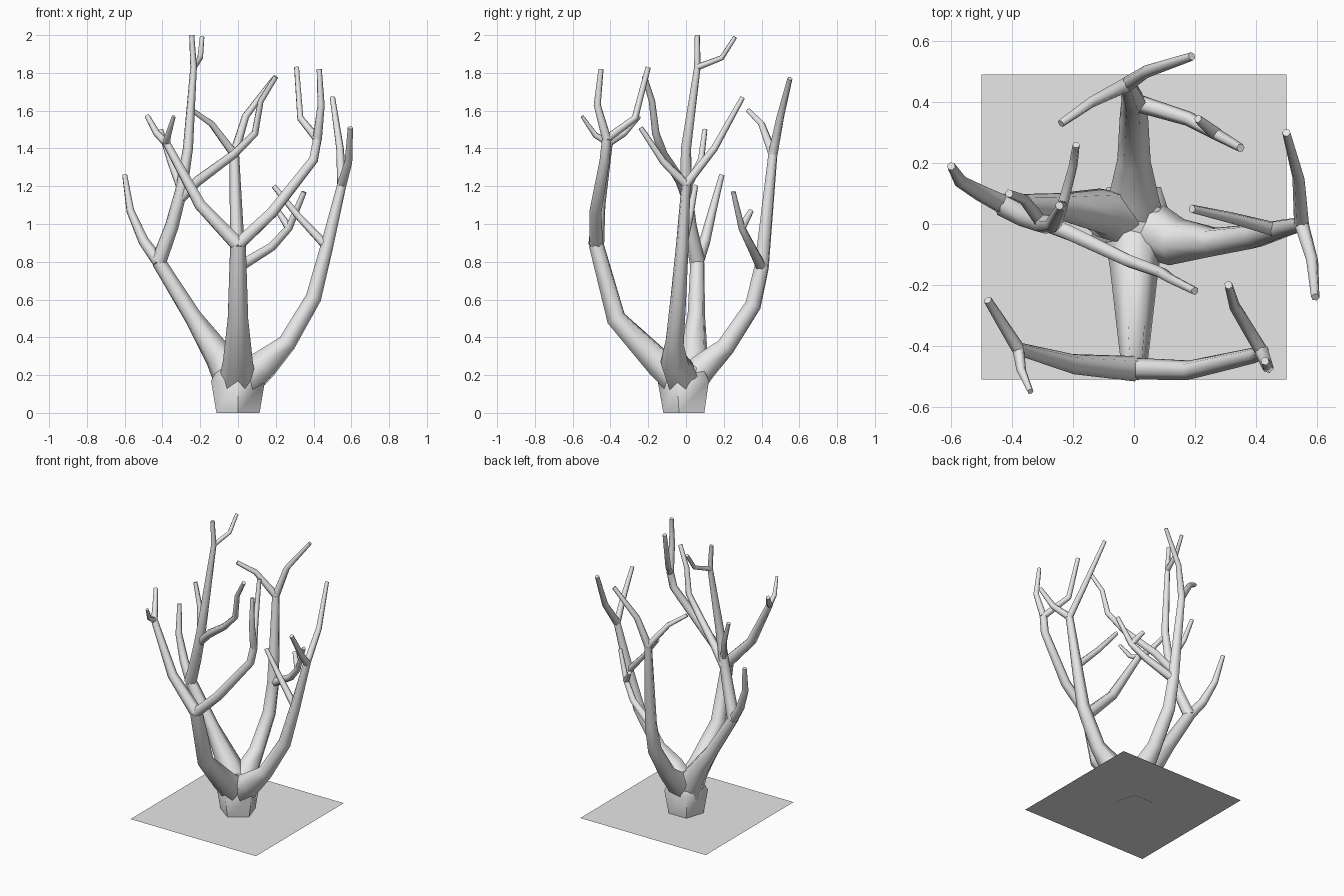
import bpy
import bmesh
from math import cos, sin, pi, radians
from mathutils import Vector

cube = bpy.data.objects.get("Cube")
if cube:
    bpy.data.objects.remove(cube, do_unlink=True)


def make_material(name, value):
    material = bpy.data.materials.new(name)
    material.use_nodes = True
    color = (value, value, value, 1)
    material.diffuse_color = color
    material.node_tree.nodes["Principled BSDF"].inputs["Base Color"].default_value = color
    return material


pale_grey = make_material("pale_grey", 0.8)


def finish(name, bm, smooth=True):
    """Turn a bmesh into a named, shaded object."""
    bmesh.ops.recalc_face_normals(bm, faces=bm.faces)
    mesh = bpy.data.meshes.new(name)
    bm.to_mesh(mesh)
    bm.free()
    obj = bpy.data.objects.new(name, mesh)
    bpy.context.collection.objects.link(obj)
    mesh.materials.append(pale_grey)
    if smooth:
        bpy.ops.object.select_all(action="DESELECT")
        obj.select_set(True)
        bpy.context.view_layer.objects.active = obj
        bpy.ops.object.shade_smooth_by_angle(angle=radians(65))
    return obj


def bridge(bm, rings):
    """Skin a list of vertex rings into a closed tube."""
    count = len(rings[0])
    for low, high in zip(rings, rings[1:]):
        for i in range(count):
            j = (i + 1) % count
            bm.faces.new((low[i], low[j], high[j], high[i]))
    bm.faces.new(rings[0])
    bm.faces.new(rings[-1])


def branch(name, points, thick, thin, flare=(), sides=6):
    """Tapered tube along a path; flare overrides the first radii."""
    path = [Vector(p) for p in points]
    lengths = [0.0]
    for a, b in zip(path, path[1:]):
        lengths.append(lengths[-1] + (b - a).length)
    steps = [(b - a).normalized() for a, b in zip(path, path[1:])]
    tangents = [steps[0]]
    tangents += [(a + b).normalized() for a, b in zip(steps, steps[1:])]
    tangents.append(steps[-1])

    bm = bmesh.new()
    rings = []
    across = tangents[0].orthogonal().normalized()
    for k, (center, tangent) in enumerate(zip(path, tangents)):
        across = (across - tangent * across.dot(tangent)).normalized()
        other = tangent.cross(across)
        radius = thick + (thin - thick) * lengths[k] / lengths[-1]
        if k < len(flare):
            radius = flare[k]
        ring = []
        for i in range(sides):
            turn = 2 * pi * i / sides
            offset = across * cos(turn) + other * sin(turn)
            ring.append(bm.verts.new(center + offset * radius))
        rings.append(ring)
    bridge(bm, rings)
    return finish(name, bm)


# Ground sheet
bm = bmesh.new()
corners = [(-.5, -.51), (.5, -.51), (.5, .49), (-.5, .49)]
bm.faces.new([bm.verts.new((x, y, 0.001)) for x, y in corners])
finish("ground_sheet", bm, smooth=False)

# Five-sided trunk, widening to the crotch
bm = bmesh.new()
rings = []
for z, radius in ((0, .12), (.17, .15), (.24, .11), (.27, .05)):
    rings.append([bm.verts.new((radius * sin(2 * pi * i / 5),
                                -radius * cos(2 * pi * i / 5), z))
                  for i in range(5)])
bridge(bm, rings)
finish("trunk", bm)

TIP = 0.014
FLARE = (.1, .08)

# Front limb and its two boughs
front_fork = (0, -.475, .89)
branch("front_limb", [(0, -.03, .17), (0, -.15, .27), (0, -.37, .5), front_fork],
       .07, .042, FLARE)
right_twigs = (-.38, -.41, 1.43)
branch("front_right_bough", [front_fork, (-.2, -.46, 1.1), right_twigs], .042, .022)
branch("front_right_inner_twig", [right_twigs, (-.43, -.33, 1.48), (-.48, -.25, 1.57)],
       .022, TIP)
branch("front_right_outer_twig", [right_twigs, (-.37, -.48, 1.47), (-.34, -.55, 1.57)],
       .02, .01)
left_twigs = (.42, -.42, 1.45)
branch("front_left_bough",
       [front_fork, (.18, -.48, 1.06), (.4, -.43, 1.34), left_twigs], .036, .025)
branch("front_left_outer_twig", [left_twigs, (.44, -.47, 1.63), (.43, -.45, 1.82)],
       .025, TIP)
branch("front_left_inner_twig", [left_twigs, (.33, -.27, 1.56), (.31, -.2, 1.83)],
       .022, TIP)

# Left limb
left_fork = (.55, 0, 1.21)
left_knee = (.47, -.02, .88)
branch("left_limb",
       [(.03, -.01, .17), (.14, -.06, .26), (.26, -.06, .37), (.4, -.04, .61),
        left_knee, left_fork], .06, .025, FLARE + (.05,))
branch("left_front_twig", [left_fork, (.585, -.12, 1.33), (.595, -.24, 1.51)], .025, TIP)
branch("left_back_twig", [left_fork, (.54, .15, 1.4), (.5, .3, 1.67)], .025, TIP)
branch("left_inner_twig", [left_knee, (.32, .02, 1.04), (.19, .05, 1.2)], .025, TIP)

# Back limb
back_fork = (-.02, .46, 1.37)
back_knee = (0, .4, .77)
branch("back_limb",
       [(0, .02, .17), (0, .1, .25), (0, .21, .35), (0, .355, .57), back_knee,
        back_fork], .06, .026, FLARE + (.055,))
branch("back_left_twig", [back_fork, (.04, .5, 1.57), (.19, .55, 1.77)], .026, TIP)
branch("back_right_twig", [back_fork, (-.14, .4, 1.53), (-.24, .33, 1.6)], .025, TIP)
back_spur = (.27, .295, .98)
branch("back_inner_bough", [back_knee, (.18, .345, .88), back_spur, (.35, .25, 1.17)],
       .03, TIP)
branch("back_inner_spur", [back_spur, (.21, .345, 1.07)], .022, TIP)

# Right limb, the tallest
right_knee = (-.42, .06, .8)
right_fork = (-.3, 0, 1.18)
crown = (-.235, .06, 1.83)
branch("right_limb",
       [(-.03, .01, .17), (-.1, .04, .3), (-.24, .055, .51), right_knee], .06, .038, FLARE)
branch("right_outer_bough",
       [right_knee, (-.5, .1, .91), (-.57, .14, 1.07), (-.6, .19, 1.26)], .035, TIP)
branch("right_leader",
       [right_knee, (-.35, .02, .99), right_fork, (-.265, 0, 1.4), crown,
        (-.245, .06, 2)], .042, TIP)
branch("right_crown_twig", [crown, (-.2, .19, 1.88), (-.19, .26, 1.99)], .018, .012)
branch("right_side_twig", [right_fork, (-.36, .08, 1.34), (-.41, .1, 1.5)], .022, TIP)
branch("right_cross_bough",
       [(-.31, .01, 1.13), (-.21, -.03, 1.23), (-.02, -.12, 1.37), (.09, -.16, 1.48),
        (.12, -.18, 1.65), (.2, -.22, 1.78)], .03, TIP)
